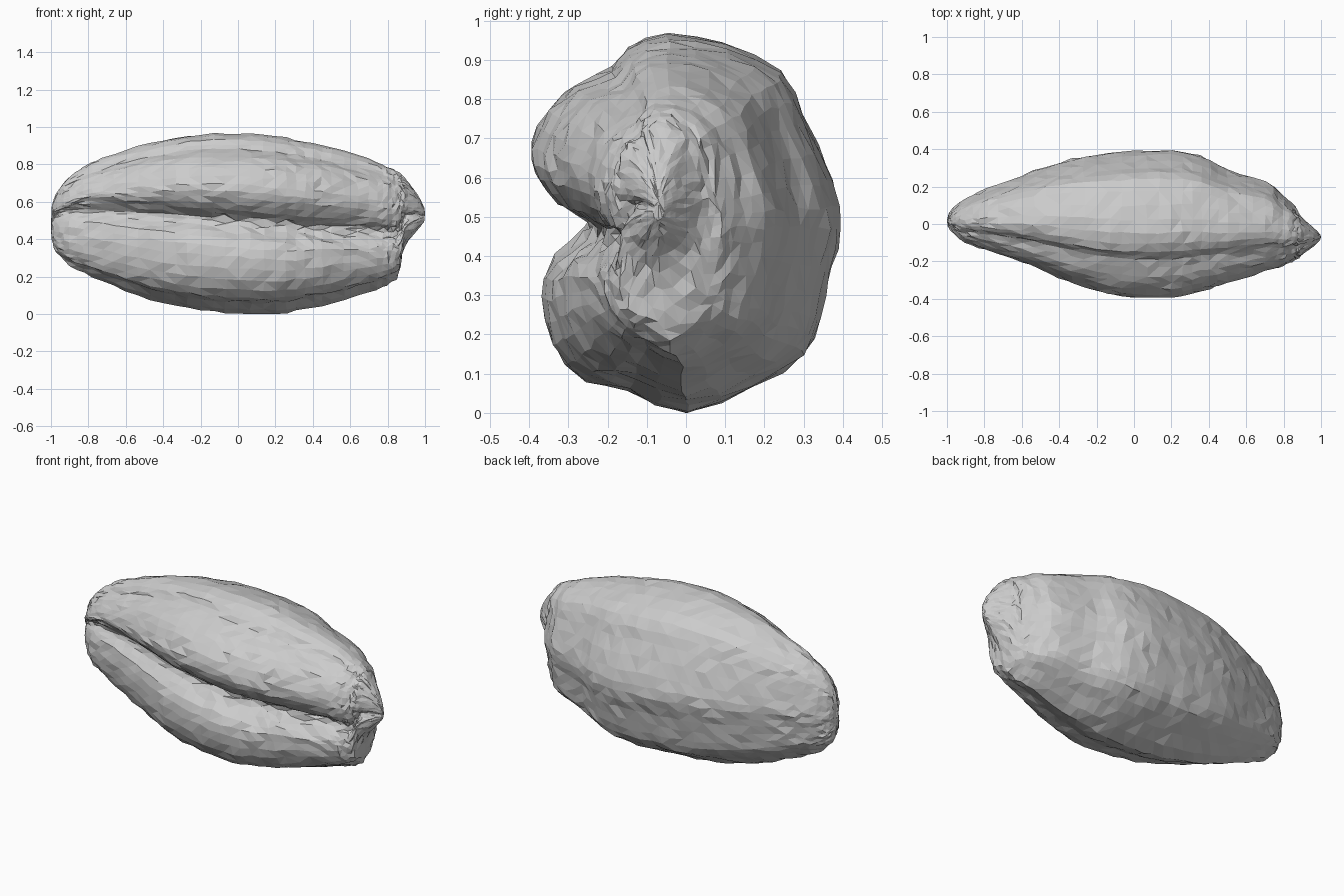
import bpy, bmesh, math, random
from mathutils import Vector

if "Cube" in bpy.data.objects:
    bpy.data.objects.remove(bpy.data.objects["Cube"])

random.seed(4)

# Widest cross-section (y, z), counter-clockwise from the top, with the front crease
SECTION = [(-0.05, .965), (-0.15, .93), (-0.19, .88), (-0.28, .84), (-0.35, .78),
           (-0.395, .69), (-0.385, .62), (-0.33, .555), (-0.25, .51), (-0.26, .46),
           (-0.34, .40), (-0.365, .30), (-0.34, .18), (-0.26, .085), (-0.15, .06),
           (0, 0), (.17, .07), (.30, .15), (.34, .24), (.365, .37), (.395, .48),
           (.37, .6), (.30, .76), (.24, .87), (.10, .94)]

# Stations along the length: x, bottom z, top z, front y, back y
STATIONS = [(-.995, .40, .57, -.01, .045), (-.97, .33, .65, -.045, .08),
            (-.9, .26, .735, -.10, .135), (-.78, .20, .81, -.14, .19),
            (-.6, .125, .875, -.20, .26), (-.4, .06, .93, -.285, .33),
            (-.2, .02, .96, -.355, .37), (0, .005, .965, -.39, .39),
            (.2, 0, .95, -.39, .395), (.36, .025, .92, -.355, .365),
            (.5, .06, .89, -.315, .29), (.7, .12, .83, -.25, .23),
            (.8, .155, .79, -.22, .15), (.86, .215, .755, -.19, .09),
            (.89, .36, .73, -.17, .04), (.96, .45, .64, -.12, -.02),
            (.995, .49, .57, -.085, -.055)]


def curve(points, steps, closed):
    """Catmull-Rom resampling of a short list of points."""
    pts = [Vector(p) for p in points]
    n = len(pts)
    out = []
    for i in range(n if closed else n - 1):
        if closed:
            a, b, c, d = (pts[(i + k) % n] for k in (-1, 0, 1, 2))
        else:
            a, b, c, d = (pts[min(max(i + k, 0), n - 1)] for k in (-1, 0, 1, 2))
        for s in range(steps):
            t = s / steps
            out.append(.5 * (2 * b + (c - a) * t + (2 * a - 5 * b + 4 * c - d) * t * t
                             + (3 * b - a - 3 * c + d) * t ** 3))
    if not closed:
        out.append(pts[-1])
    return out


section = curve(SECTION, 2, True)
stations = [(Vector(a), Vector(b)) for a, b in zip(STATIONS, STATIONS[1:])]


def all_stations():
    # Vector only interpolates cleanly in small sizes, so pair x with each limit
    limits = [curve([(s[0], s[k]) for s in STATIONS], 3, False) for k in (1, 2, 3, 4)]
    return [(l[0].x, *(v.y for v in l)) for l in zip(*limits)]


# Lofted body
bm = bmesh.new()
rings = []
for x, bot, top, front, back in all_stations():
    ring = []
    r = min(1, (top - bot) / .5)
    for p in section:
        u, v = (p.x + .395) / .79, p.y / .965
        lip = math.exp(-((v - .5) / .17) ** 2) * max(0, 1 - u * 1.6)
        y = front + (back - front) * u
        z = bot + (top - bot) * v - .07 * x * lip * r
        j = .007 * r
        ragged = .02 * r * lip if x > -.1 and v < .53 else 0
        ring.append(bm.verts.new((x + random.uniform(-j, j),
                                  y + random.uniform(-j, j) * .8,
                                  max(0, z + random.uniform(-j, j) * .8
                                      + random.uniform(-ragged, ragged)))))
    rings.append(ring)
n = len(section)
for a, b in zip(rings, rings[1:]):
    for i in range(n):
        k = (i + 1) % n
        bm.faces.new((a[i], a[k], b[k], b[i]))

# Pointed end caps
for ring, tip in ((rings[0], (-1, .02, .45)), (rings[-1], (1, -.07, .54))):
    t = bm.verts.new(tip)
    for i in range(n):
        bm.faces.new((ring[i], ring[(i + 1) % n], t))

bmesh.ops.triangulate(bm, faces=bm.faces[:])
bmesh.ops.recalc_face_normals(bm, faces=bm.faces[:])
mesh = bpy.data.meshes.new("creased_body")
bm.to_mesh(mesh)
bm.free()
body = bpy.data.objects.new("creased_body", mesh)
bpy.context.collection.objects.link(body)
